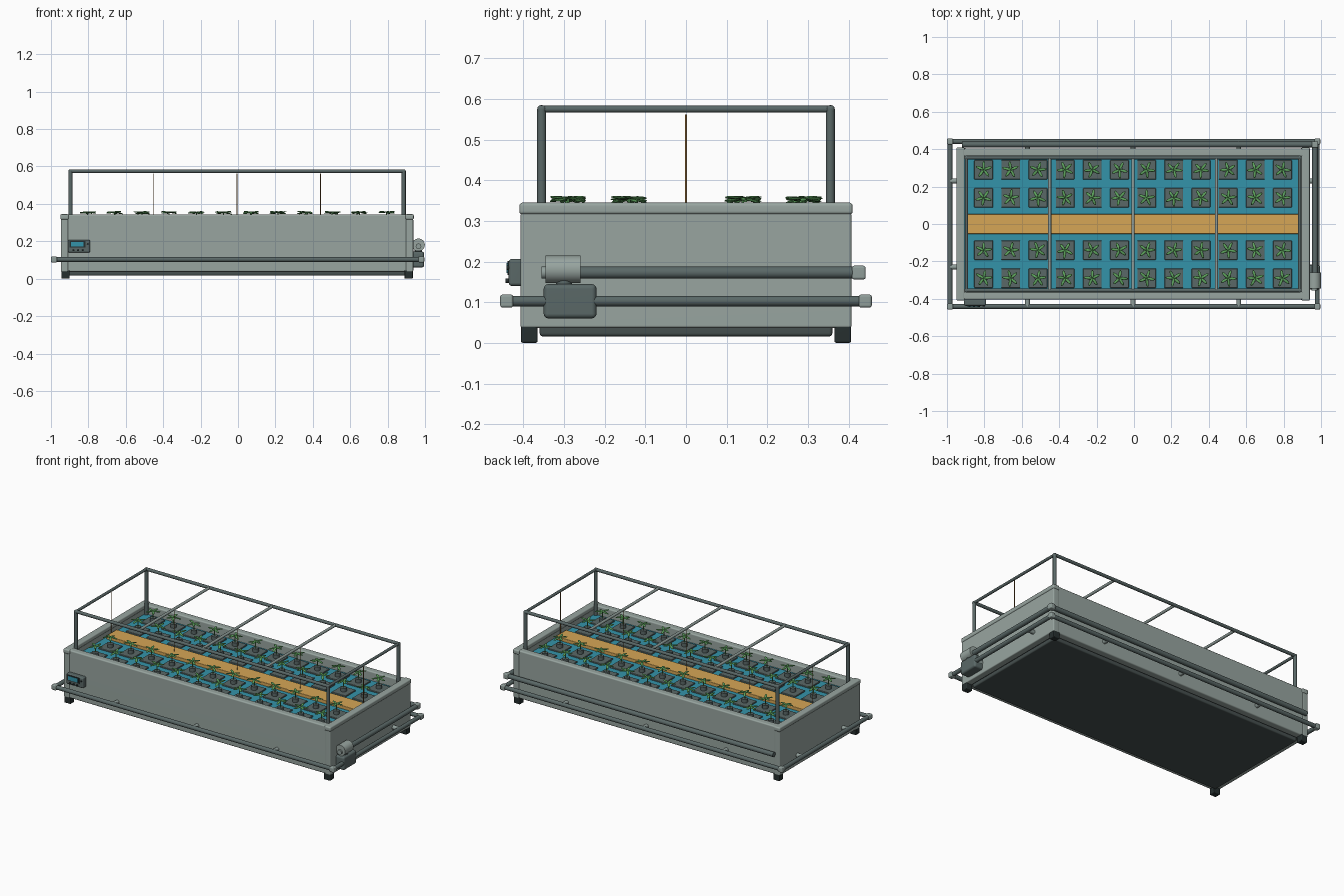
import bpy, bmesh, math, random
from mathutils import Vector, Matrix

random.seed(4)
if "Cube" in bpy.data.objects:
    bpy.data.objects.remove(bpy.data.objects["Cube"], do_unlink=True)


def material(name, rgb):
    # sRGB bytes to linear colour
    lin = [((c / 255 + 0.055) / 1.055) ** 2.4 for c in rgb] + [1]
    m = bpy.data.materials.new(name)
    m.use_nodes = True
    m.diffuse_color = lin
    m.node_tree.nodes["Principled BSDF"].inputs["Base Color"].default_value = lin
    return m


WALL = material("pale grey", (152, 165, 160))
PIPE = material("slate grey", (90, 104, 103))
JOINT = material("mid grey", (144, 158, 154))
BASE = material("base grey", (70, 80, 79))
DARK = material("charcoal", (38, 47, 47))
WATER = material("teal water", (52, 148, 170))
WOOD = material("honey wood", (214, 166, 86))
LEAF = material("leaf green", (94, 164, 94))
TWINE = material("brown twine", (140, 100, 50))


def add(name, bm, mat, smooth=False):
    me = bpy.data.meshes.new(name)
    bm.to_mesh(me)
    bm.free()
    me.materials.append(mat)
    ob = bpy.data.objects.new(name, me)
    bpy.context.collection.objects.link(ob)
    if smooth:
        bpy.ops.object.select_all(action="DESELECT")
        ob.select_set(True)
        bpy.context.view_layer.objects.active = ob
        bpy.ops.object.shade_smooth_by_angle(angle=math.radians(50))
    return ob


def box(name, x, y, z, mat, bevel=0.0):
    """Box from (low, high) pairs on each axis."""
    bm = bmesh.new()
    bmesh.ops.create_cube(bm, size=1)
    for v in bm.verts:
        v.co = [(a + b) / 2 + c * (b - a) for (a, b), c in zip((x, y, z), v.co)]
    if bevel:
        bmesh.ops.bevel(bm, geom=bm.edges[:], offset=bevel, segments=3, profile=0.5, affect="EDGES")
    ob = add(name, bm, mat, bevel > 0)
    if bevel:
        ob.modifiers.new("flat sides", "WEIGHTED_NORMAL")
    return ob


def cube_at(name, p, s, mat, bevel):
    return box(name, *[(c - s / 2, c + s / 2) for c in p], mat, bevel)


def rod(name, a, b, r, mat, sides=16):
    """Round bar between two points."""
    a, b = Vector(a), Vector(b)
    d = b - a
    bm = bmesh.new()
    rot = d.to_track_quat("Z", "Y").to_matrix().to_4x4()
    bmesh.ops.create_cone(bm, cap_ends=True, segments=sides, radius1=r, radius2=r, depth=d.length,
                          matrix=Matrix.Translation((a + b) / 2) @ rot)
    return add(name, bm, mat, True)


CX = -0.005                      # centre of the tank along x
HX, HY = 0.945, 0.41             # half size of the tank
RIM = 0.345

# Tank walls with a thicker rim on the ends
for s, side in ((-1, "right"), (1, "left")):
    xs = sorted((CX + s * HX, CX + s * (HX - 0.045)))
    box(side + "_end_wall", (xs[0] + 0.003, xs[1] - 0.003), (-HY + 0.003, HY - 0.003), (0.037, 0.32), WALL, 0.006)
    box(side + "_end_rim", xs, (-HY, HY), (0.316, RIM), WALL, 0.008)
for s, side in ((-1, "front"), (1, "back")):
    ys = sorted((s * (HY - 0.006), s * (HY - 0.05)))
    box(side + "_wall", (CX - HX + 0.03, CX + HX - 0.03), ys, (0.037, RIM - 0.002), WALL, 0.008)

# Base slab, water and feet
box("base_slab", (CX - 0.9, CX + 0.9), (-0.36, 0.36), (0.016, 0.045), BASE, 0.008)
box("tank_floor", (CX - 0.92, CX + 0.92), (-0.39, 0.39), (0.038, 0.06), BASE)
box("water", (CX - 0.905, CX + 0.905), (-0.37, 0.37), (0.06, 0.285), WATER)
for sx in (-1, 1):
    for sy in (-1, 1):
        xs = sorted((CX + sx * 0.94, CX + sx * 0.895))
        ys = sorted((sy * 0.406, sy * 0.365))
        box("foot", xs, ys, (0, 0.045), DARK, 0.005)

# Central plank
box("centre_plank", (CX - 0.89, CX + 0.89), (-0.053, 0.053), (0.275, 0.305), WOOD, 0.003)


# Seedlings: rosette of flattened oval leaves, turned differently at every spot
def leaf_rosette(name, at, turn, count=5):
    bm = bmesh.new()
    for i in range(count):
        shape = (Matrix.Translation(at)
                 @ Matrix.Rotation(turn + i * math.tau / count + random.uniform(-0.15, 0.15), 4, "Z")
                 @ Matrix.Rotation(random.uniform(-0.1, 0.25), 4, "Y")
                 @ Matrix.Translation((0.023, 0, 0))
                 @ Matrix.Diagonal((random.uniform(0.021, 0.025), 0.008, 0.003, 1)))
        bmesh.ops.create_uvsphere(bm, u_segments=10, v_segments=6, radius=1, matrix=shape)
    for f in bm.faces:
        f.smooth = True
    add(name, bm, LEAF)


for col in range(12):
    x = CX + (col - 5.5) * 0.1453
    for y in (-0.29, -0.14, 0.14, 0.29):
        box("float_tray", (x - 0.05, x + 0.05), (y - 0.052, y + 0.052), (0.275, 0.293), PIPE, 0.004)
        rod("plant_pot", (x, y, 0.29), (x, y, 0.316), 0.018, PIPE, 12)
        rod("plant_stem", (x, y, 0.315), (x, y, 0.355), 0.003, LEAF, 10)
        leaf_rosette("leaves", (x, y, 0.356), random.uniform(0, math.tau))

# Overhead frame with hanging twines
TOP, FY, FX = 0.575, 0.355, 0.891
for sy in (-1, 1):
    rod("frame_top_rail", (CX - FX, sy * FY, TOP), (CX + FX, sy * FY, TOP), 0.01, PIPE)
    for sx in (-1, 1):
        rod("frame_post", (CX + sx * FX, sy * FY, 0.27), (CX + sx * FX, sy * FY, TOP), 0.011, PIPE)
        cube_at("frame_corner", (CX + sx * FX, sy * FY, TOP - 0.001), 0.021, PIPE, 0.008)
for i in range(5):
    x = CX + (i - 2) * FX / 2
    rod("frame_crossbar", (x, -FY, TOP), (x, FY, TOP), 0.0085, JOINT if 0 < i < 4 else PIPE)
    rod("hanging_twine", (x, 0, 0.30), (x, 0, TOP - 0.013), 0.0025, TWINE, 12)

# Lower pipe loop with corner joints and wall brackets
LZ, LY, LX0, LX1 = 0.103, 0.441, -0.984, 0.98
corners = [(LX0, -LY, LZ), (LX1, -LY, LZ), (LX1, LY, LZ), (LX0, LY, LZ)]
for i, c in enumerate(corners):
    rod("lower_pipe", c, corners[(i + 1) % 4], 0.013, PIPE)
    cube_at("lower_joint", c, 0.032, JOINT, 0.006)
for sy in (-1, 1):
    for x in (-0.57, CX, 0.56):
        rod("pipe_bracket", (x, sy * (HY - 0.01), LZ), (x, sy * (LY + 0.003), LZ), 0.013, JOINT)
for x, wall in ((LX0, CX - HX + 0.01), (LX1, CX + HX - 0.01)):
    for y in (-0.23, 0.23):
        rod("pipe_bracket", (wall, y, LZ), (x, y, LZ), 0.013, JOINT)

# Upper feed pipe from the pump round to the back
UZ, UX, UY = 0.173, 0.968, 0.425
rod("feed_pipe_side", (UX, -0.27, UZ), (UX, UY, UZ), 0.015, PIPE)
rod("feed_pipe_back", (-0.92, UY, UZ), (UX, UY, UZ), 0.015, PIPE)
cube_at("feed_joint", (UX, UY, UZ), 0.034, JOINT, 0.006)

# Pump with motor
box("pump_body", (0.93, 0.995), (-0.35, -0.22), (0.06, 0.145), PIPE, 0.012)
rod("pump_motor", (0.965, -0.345, 0.181), (0.965, -0.26, 0.181), 0.034, WALL, 24)
rod("motor_cap", (0.965, -0.355, 0.173), (0.965, -0.34, 0.173), 0.015, JOINT)
rod("pump_neck", (0.965, -0.3, 0.13), (0.965, -0.3, 0.17), 0.02, PIPE)

# Control panel on the front
box("control_box", (-0.91, -0.79), (-0.436, -0.40), (0.14, 0.207), PIPE, 0.008)
box("panel_bezel", (-0.9, -0.815), (-0.439, -0.43), (0.167, 0.202), DARK)
box("panel_screen", (-0.893, -0.825), (-0.441, -0.437), (0.172, 0.197), WATER)
for x in (-0.88, -0.855, -0.83):
    rod("panel_button", (x, -0.43, 0.153), (x, -0.444, 0.153), 0.006, DARK, 12)
rod("panel_knob", (-0.803, -0.43, 0.185), (-0.803, -0.441, 0.185), 0.006, DARK, 12)
